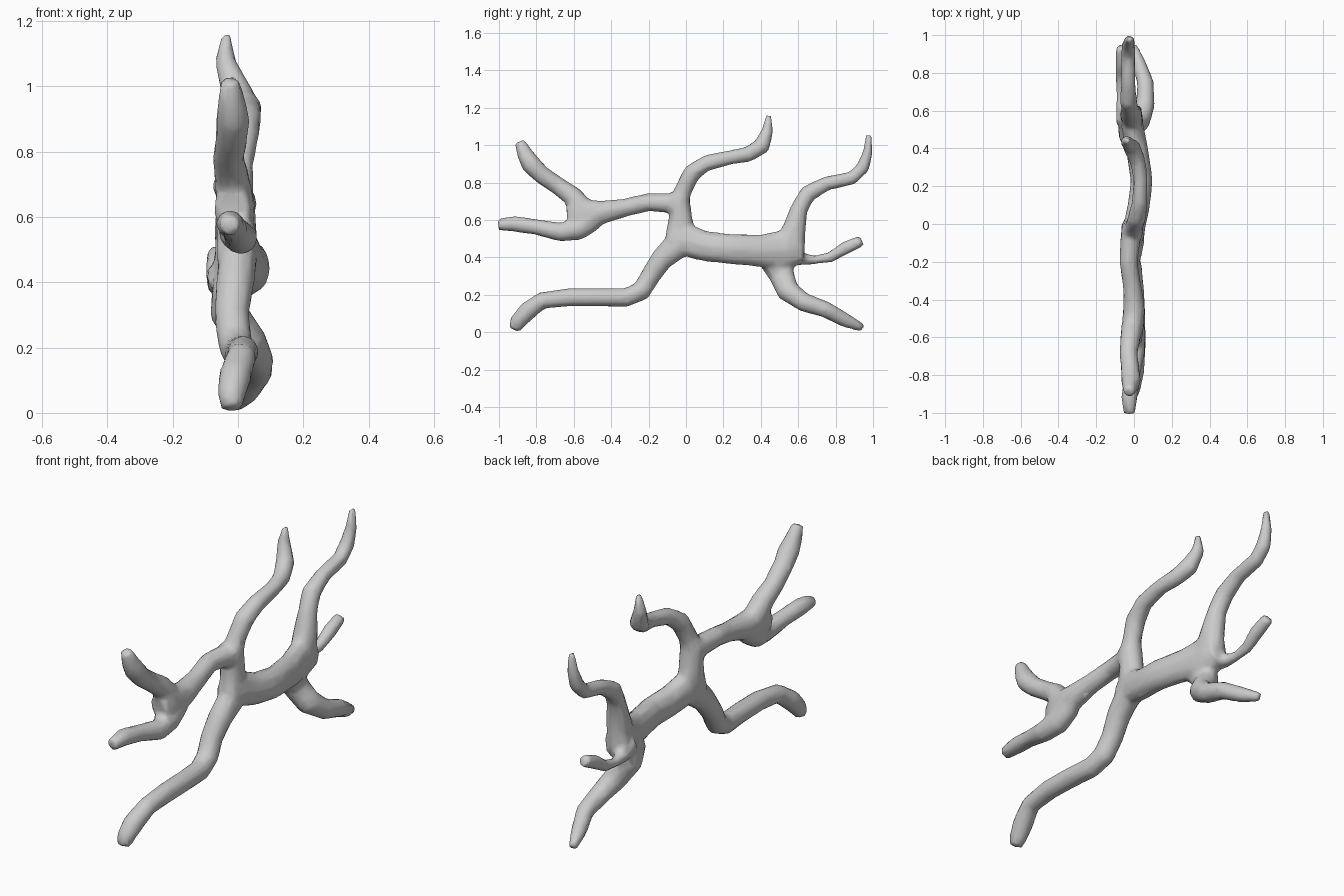
import bpy, bmesh, math
from mathutils import Vector

SIDES = 9
bm = bmesh.new()


def limb(points):
    """Sweep a tapering closed tube through (x, y, z, radius) points."""
    pos = [Vector(p[:3]) for p in points]
    rings = []
    for i, p in enumerate(points):
        t = (pos[min(i + 1, len(pos) - 1)] - pos[max(i - 1, 0)]).normalized()
        u = (Vector((1, 0, 0)) - t * t.x).normalized()
        v = t.cross(u)
        r, rx = p[3], min(p[3], 0.06)
        rings.append([bm.verts.new(pos[i] + u * rx * math.cos(a) + v * r * math.sin(a))
                      for a in (2 * math.pi * k / SIDES for k in range(SIDES))])
    for a, b in zip(rings, rings[1:]):
        for k in range(SIDES):
            n = (k + 1) % SIDES
            bm.faces.new((a[k], a[n], b[n], b[k]))
    bm.faces.new(rings[0][::-1])
    bm.faces.new(rings[-1])


# thick central trunk
limb([(-.01, -.09, .49, .07), (0, -.02, .5, .092), (.025, .1, .46, .083), (.04, .23, .445, .083),
      (.015, .4, .435, .088), (-.01, .52, .44, .11), (-.02, .62, .45, .085)])
# upright link to the upper fork
limb([(0, -.03, .44, .09), (-.01, -.03, .54, .078), (-.01, -.03, .63, .062), (-.01, -.045, .73, .065)])
# upper left limb
limb([(-.01, 0, .68, .05), (-.02, -.08, .69, .055), (-.03, -.2, .695, .05), (-.01, -.33, .665, .05),
      (0, -.45, .64, .065), (-.01, -.57, .63, .09), (-.02, -.63, .62, .06)])
# upper left twig
limb([(-.01, -.55, .65, .07), (-.02, -.61, .73, .055), (-.03, -.68, .78, .05), (-.02, -.77, .84, .05),
      (-.015, -.83, .9, .054), (-.02, -.86, .95, .045), (-.025, -.89, 1.02, .03)])
# middle left twig
limb([(-.005, -.5, .61, .07), (0, -.58, .55, .062), (.01, -.67, .535, .052), (-.01, -.8, .562, .043),
      (-.025, -.92, .58, .044), (-.025, -1.005, .575, .032)])
# lower left limb
limb([(0, -.03, .48, .08), (-.01, -.13, .39, .062), (-.02, -.19, .3, .055), (-.01, -.24, .22, .055),
      (0, -.32, .185, .052), (.01, -.45, .187, .051), (.015, -.62, .187, .05), (.01, -.77, .17, .047),
      (-.01, -.85, .11, .052), (-.02, -.9, .055, .045), (-.02, -.92, .012, .033)])
# upper middle limb
limb([(-.01, -.05, .66, .06), (0, -.015, .76, .048), (.015, .03, .85, .05), (.03, .11, .905, .044),
      (.035, .24, .935, .039), (.02, .33, .95, .043), (-.01, .405, .995, .047),
      (-.04, .437, 1.08, .033), (-.035, .442, 1.165, .015)])
# upper right limb
limb([(-.01, .55, .44, .09), (-.015, .58, .56, .063), (-.02, .605, .66, .048), (-.03, .65, .74, .048),
      (-.03, .75, .795, .039), (-.03, .89, .825, .038), (-.03, .945, .88, .038),
      (-.025, .972, .96, .029), (-.02, .978, 1.055, .018)])
# small right twig
limb([(-.04, .54, .42, .06), (-.06, .62, .39, .035), (-.07, .69, .387, .024), (-.07, .77, .4, .029),
      (-.065, .85, .45, .036), (-.065, .94, .49, .031)])
# lower right limb
limb([(-.02, .47, .4, .09), (-.03, .51, .31, .072), (.03, .545, .22, .064), (.06, .63, .16, .052),
      (.06, .75, .12, .045), (.025, .85, .065, .04), (-.005, .945, .022, .023)])

bmesh.ops.recalc_face_normals(bm, faces=bm.faces)
mesh = bpy.data.meshes.new("branch")
bm.to_mesh(mesh)
bm.free()
branch = bpy.data.objects.new("forked_branch", mesh)
bpy.context.collection.objects.link(branch)

# fuse limbs, soften joints, thin out to a coarse organic mesh
fuse = branch.modifiers.new("fuse", 'REMESH')
fuse.mode = 'VOXEL'
fuse.voxel_size = 0.013
fuse.use_smooth_shade = True
soften = branch.modifiers.new("soften", 'SMOOTH')
soften.factor = 0.5
soften.iterations = 6
coarse = branch.modifiers.new("coarse", 'DECIMATE')
coarse.ratio = 0.15
